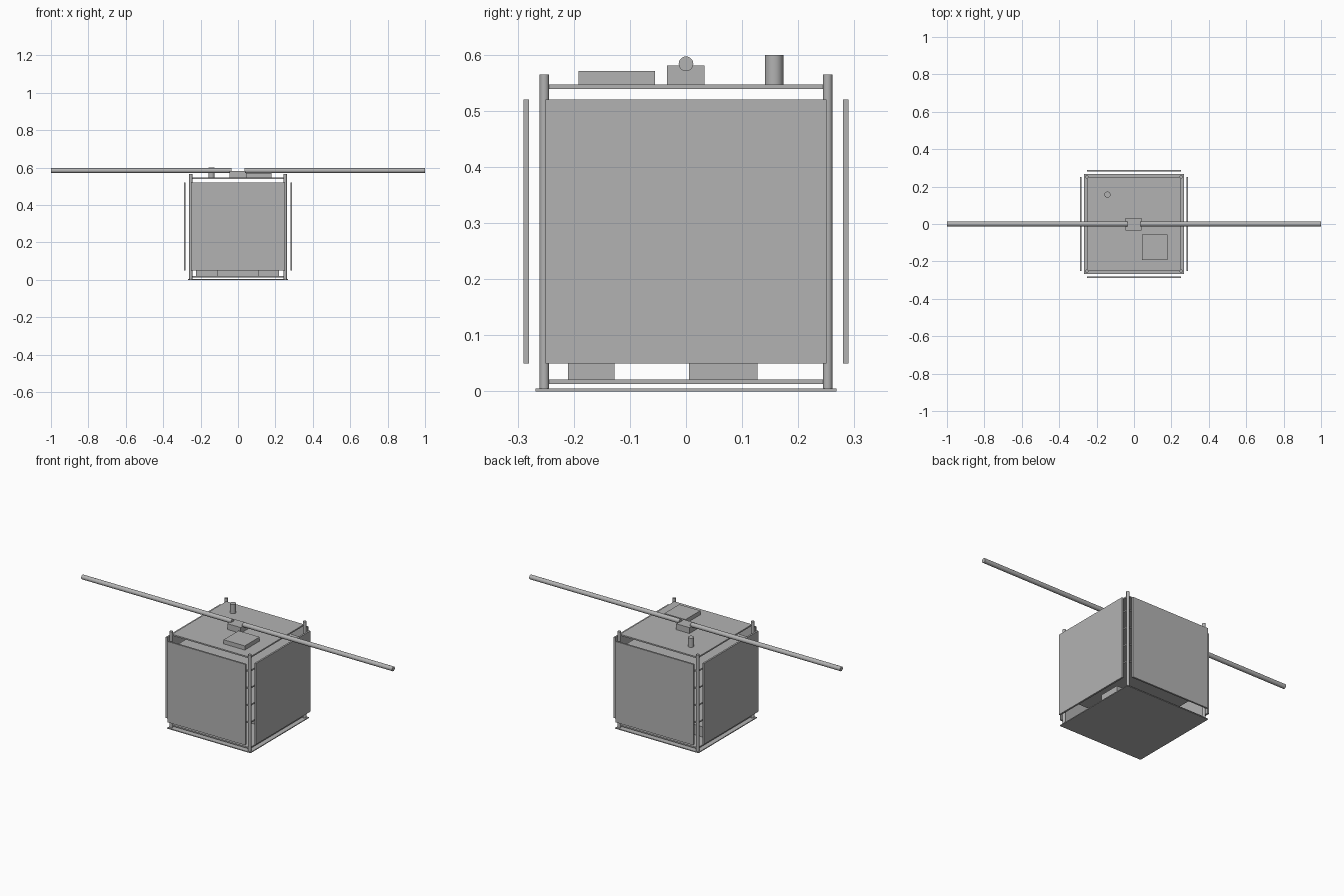
import bpy
import math

cube = bpy.data.objects.get("Cube")
if cube:
    bpy.data.objects.remove(cube, do_unlink=True)

grey = bpy.data.materials.new("light_grey")
grey.use_nodes = True
grey.diffuse_color = (0.45, 0.45, 0.45, 1)
grey.node_tree.nodes["Principled BSDF"].inputs["Base Color"].default_value = grey.diffuse_color


def finish(name):
    ob = bpy.context.object
    ob.name = name
    ob.data.materials.append(grey)
    return ob


def box(name, low, high):
    """Box spanning two opposite corners."""
    bpy.ops.mesh.primitive_cube_add(size=1, location=[(a + b) / 2 for a, b in zip(low, high)])
    ob = finish(name)
    ob.scale = [b - a for a, b in zip(low, high)]
    bpy.ops.object.transform_apply(location=False, rotation=False, scale=True)
    return ob


def plate(name, half, bottom, top):
    return box(name, (-half, -half, bottom), (half, half, top))


def rod(name, radius, length, centre, rotation=(0, 0, 0)):
    bpy.ops.mesh.primitive_cylinder_add(vertices=32, radius=radius, depth=length,
                                        location=centre, rotation=rotation)
    ob = finish(name)
    bpy.ops.object.shade_smooth_by_angle(angle=math.radians(40))
    return ob


# Horizontal structure: base sheet, lower deck, inner circuit boards, top deck
plate("base_sheet", 0.268, 0, 0.005)
plate("lower_deck", 0.25, 0.013, 0.021)
for i, z in enumerate((0.16, 0.26, 0.36, 0.46)):
    plate(f"inner_board_{i + 1}", 0.25, z, z + 0.008)
plate("top_deck", 0.25, 0.539, 0.547)

# Corner rods
for x, side in ((-1, "right"), (1, "left")):
    for y, end in ((-1, "front"), (1, "back")):
        rod(f"{end}_{side}_corner_rod", 0.0085, 0.56, (x * 0.2525, y * 0.2525, 0.285))

# Four side panels standing off the frame
for i, name in enumerate(("left", "back", "right", "front")):
    panel = box(f"{name}_panel", (-0.005, -0.25, -0.235), (0.005, 0.25, 0.235))
    turn = i * math.pi / 2
    panel.location = (0.285 * math.cos(turn), 0.285 * math.sin(turn), 0.285)
    panel.rotation_euler.z = turn

# Equipment on the lower deck
box("front_equipment_box", (-0.11, -0.21, 0.021), (0.11, -0.127, 0.08))
box("rear_equipment_box", (-0.225, 0.005, 0.021), (0.22, 0.127, 0.08))

# Equipment on the top deck
box("receiver_box", (0.042, -0.192, 0.547), (0.178, -0.055, 0.571))
box("antenna_mount", (-0.045, -0.034, 0.547), (0.04, 0.033, 0.581))
rod("sensor_tube", 0.0165, 0.053, (-0.142, 0.157, 0.5735))

# Antenna booms
for x, side in ((-1, "right"), (1, "left")):
    rod(f"{side}_antenna_boom", 0.013, 0.964, (x * 0.518, 0, 0.584), (0, math.pi / 2, 0))
